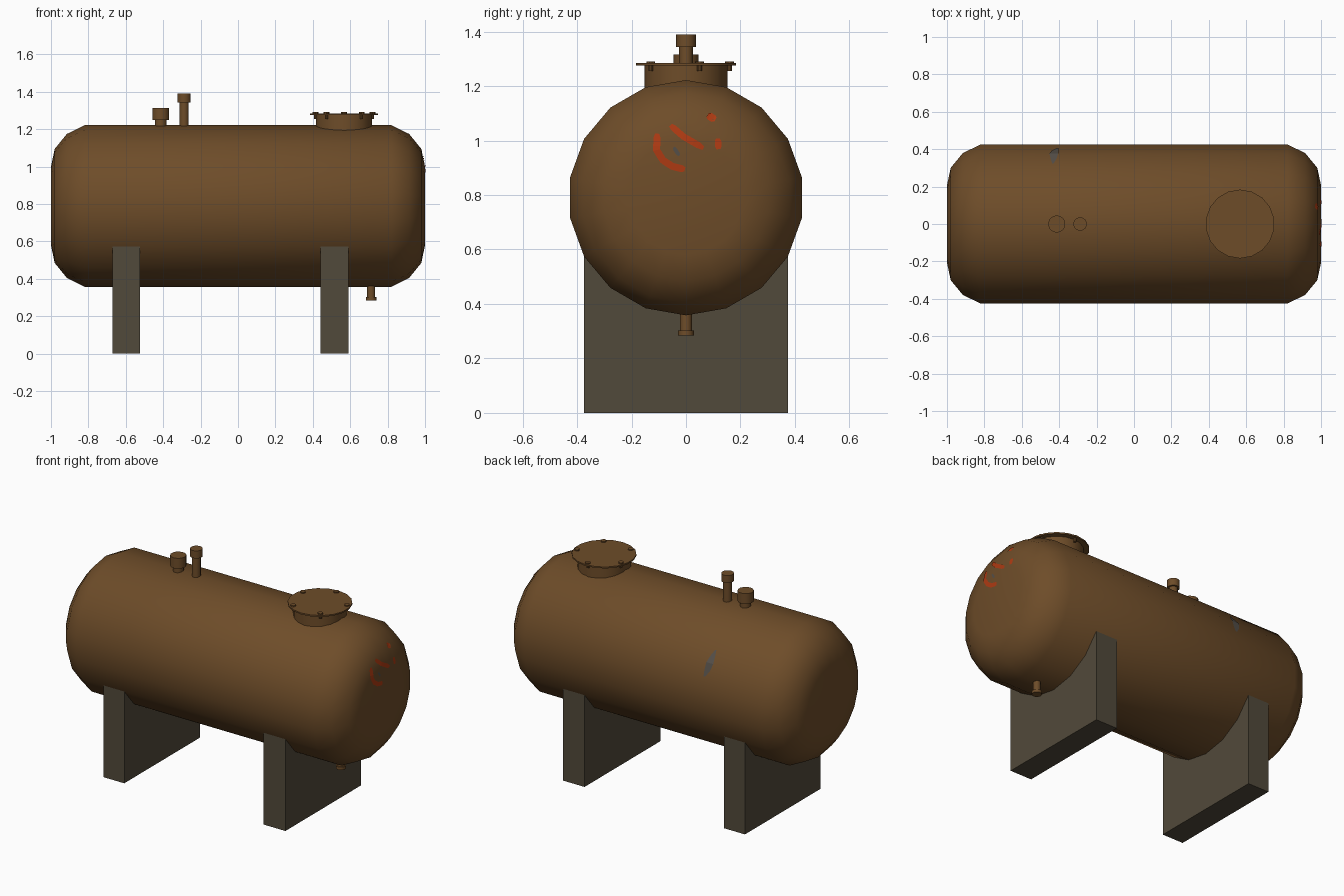
import bpy, bmesh
from math import sin, cos, radians, hypot, pi
from mathutils import Vector

cube = bpy.data.objects.get("Cube")
if cube:
    bpy.data.objects.remove(cube, do_unlink=True)


def material(name, rgb):
    m = bpy.data.materials.new(name)
    m.use_nodes = True
    m.diffuse_color = (*rgb, 1)
    bsdf = next(n for n in m.node_tree.nodes if n.type == 'BSDF_PRINCIPLED')
    bsdf.inputs["Base Color"].default_value = (*rgb, 1)
    bsdf.inputs["Roughness"].default_value = 0.8
    return m


BROWN = material("rusty brown", (0.155, 0.073, 0.022))
STONE = material("dark stone", (0.083, 0.067, 0.043))
RED = material("red paint", (0.42, 0.042, 0.006))
GREY = material("bare grey metal", (0.088, 0.077, 0.065))

TANK_Z, TANK_R, SIDES = 0.79, 0.432, 18


def finish(name, bm, mat, smooth=None):
    bmesh.ops.recalc_face_normals(bm, faces=bm.faces)
    mesh = bpy.data.meshes.new(name)
    bm.to_mesh(mesh)
    bm.free()
    mesh.materials.append(mat)
    ob = bpy.data.objects.new(name, mesh)
    bpy.context.collection.objects.link(ob)
    if smooth:
        bpy.ops.object.select_all(action='DESELECT')
        ob.select_set(True)
        bpy.context.view_layer.objects.active = ob
        bpy.ops.object.shade_smooth_by_angle(angle=radians(smooth))
    return ob


def lathe(name, profile, place, sides, mat, smooth=35):
    """Turn (distance along axis, radius) pairs; place maps (h, u, v) to a point."""
    bm = bmesh.new()
    rings = []
    for h, r in profile:
        rings.append([bm.verts.new(place(h, r * sin(2 * pi * k / sides), r * cos(2 * pi * k / sides)))
                      for k in range(sides)])
    for a, b in zip(rings, rings[1:]):
        for k in range(sides):
            j = (k + 1) % sides
            bm.faces.new((a[k], a[j], b[j], b[k]))
    bm.faces.new(rings[0])
    bm.faces.new(rings[-1])
    return finish(name, bm, mat, smooth)


def upright(name, x, y, profile, sides=14):
    return lathe(name, profile, lambda h, u, v: (x + u, y + v, h), sides, BROWN)


# Tank body with rounded ends
end = [(0.82, TANK_R), (0.915, 0.385), (0.98, 0.305), (1.0, 0.21)]
lathe("tank_body", [(-x, r) for x, r in reversed(end)] + end,
      lambda h, u, v: (h, u, TANK_Z + v), SIDES, BROWN)

# Saddle supports, cradling the lower part of the tank
for name, x0, x1 in (("left_saddle", 0.44, 0.59), ("right_saddle", -0.67, -0.525)):
    half = TANK_R * sin(radians(120))
    outline = [(half, 0), (half, TANK_Z - TANK_R / 2)]
    outline += [(0.97 * TANK_R * sin(radians(a)), TANK_Z + 0.97 * TANK_R * cos(radians(a)))
                for a in range(120, 241, 20)]
    outline += [(-half, TANK_Z - TANK_R / 2), (-half, 0)]
    bm = bmesh.new()
    face = bm.faces.new([bm.verts.new((x0, y, z)) for y, z in outline])
    ext = bmesh.ops.extrude_face_region(bm, geom=[face])
    moved = [g for g in ext["geom"] if isinstance(g, bmesh.types.BMVert)]
    bmesh.ops.translate(bm, verts=moved, vec=(x1 - x0, 0, 0))
    finish(name, bm, STONE)

# Manhole neck, lid and bolts
HATCH_X = 0.567
upright("manhole_neck", HATCH_X, 0, [(1.14, 0.152), (1.276, 0.152)], SIDES)
upright("manhole_lid", HATCH_X, 0, [(1.275, 0.184), (1.284, 0.184)], SIDES)
for i in range(5):
    a = radians(72 * i)
    upright(f"lid_bolt_{i + 1}", HATCH_X + 0.16 * sin(a), 0.16 * cos(a),
            [(1.256, 0.009), (1.28, 0.009), (1.28, 0.016), (1.291, 0.016)], 10)

# Capped pipes on top and drain below
upright("vent_pipe", -0.413, 0, [(1.18, 0.031), (1.25, 0.031), (1.25, 0.046), (1.315, 0.046)])
upright("filler_pipe", -0.288, 0, [(1.18, 0.025), (1.343, 0.025), (1.343, 0.036), (1.39, 0.036)])
upright("drain_pipe", 0.712, 0, [(0.284, 0.029), (0.302, 0.029), (0.302, 0.022), (0.4, 0.022)])


def end_x(y, z):
    """Surface of the +x end, slightly lifted."""
    r = hypot(y, z - TANK_Z)
    pts = end[::-1]
    if r <= pts[0][1]:
        return 1.003
    for (xa, ra), (xb, rb) in zip(pts, pts[1:]):
        if r <= rb:
            return xa + (xb - xa) * (r - ra) / (rb - ra) + 0.003
    return end[0][0]


def stroke(name, points, width, mat):
    """Painted ribbon along (y, z) points on the +x end."""
    path = []
    for a, b in zip(points, points[1:]):
        path += [Vector(a).lerp(Vector(b), t / 4) for t in range(4)]
    path.append(Vector(points[-1]))
    bm = bmesh.new()
    rows = []
    for i, p in enumerate(path):
        d = (path[min(i + 1, len(path) - 1)] - path[max(i - 1, 0)]).normalized()
        w = width * (0.6 if i in (0, len(path) - 1) else 1) / 2
        side = Vector((-d.y, d.x)) * w
        rows.append([bm.verts.new((end_x(*q), *q)) for q in (p + side, p - side)])
    for (a, b), (c, d) in zip(rows, rows[1:]):
        f = bm.faces.new((a, b, d, c))
        f.normal_update()
        if f.normal.x < 0:
            f.normal_flip()
    finish(name, bm, mat)


# Paint marks on the end
stroke("curved_mark", [(-0.106, 1.025), (-0.108, 0.965), (-0.085, 0.928), (-0.05, 0.905), (-0.004, 0.894)], 0.026, RED)
stroke("slanted_mark", [(-0.057, 1.056), (-0.01, 1.015), (0.064, 0.972)], 0.024, RED)
stroke("upper_spot", [(0.079, 1.093), (0.108, 1.077)], 0.028, RED)
stroke("side_spot", [(0.117, 1.007), (0.119, 0.968)], 0.024, RED)
stroke("end_scrape", [(-0.045, 0.975), (-0.025, 0.945)], 0.014, GREY)

# Crescent scrape on the back of the barrel: angle from top, two x edges
bm = bmesh.new()
rows = []
for a, xa, xb in ((49, -0.437, -0.43), (54, -0.445, -0.415), (60, -0.452, -0.405),
                  (66, -0.44, -0.402), (71, -0.415, -0.405)):
    # Keep to the flat facets of the barrel
    mid = (a // 20) * 20 + 10
    r = TANK_R * cos(radians(10)) / cos(radians(a - mid)) + 0.003
    rows.append([bm.verts.new((x, r * sin(radians(a)), TANK_Z + r * cos(radians(a)))) for x in (xa, xb)])
for (p, q), (s, t) in zip(rows, rows[1:]):
    f = bm.faces.new((p, q, t, s))
    f.normal_update()
    if f.normal.y < 0:
        f.normal_flip()
finish("barrel_scrape", bm, GREY)
